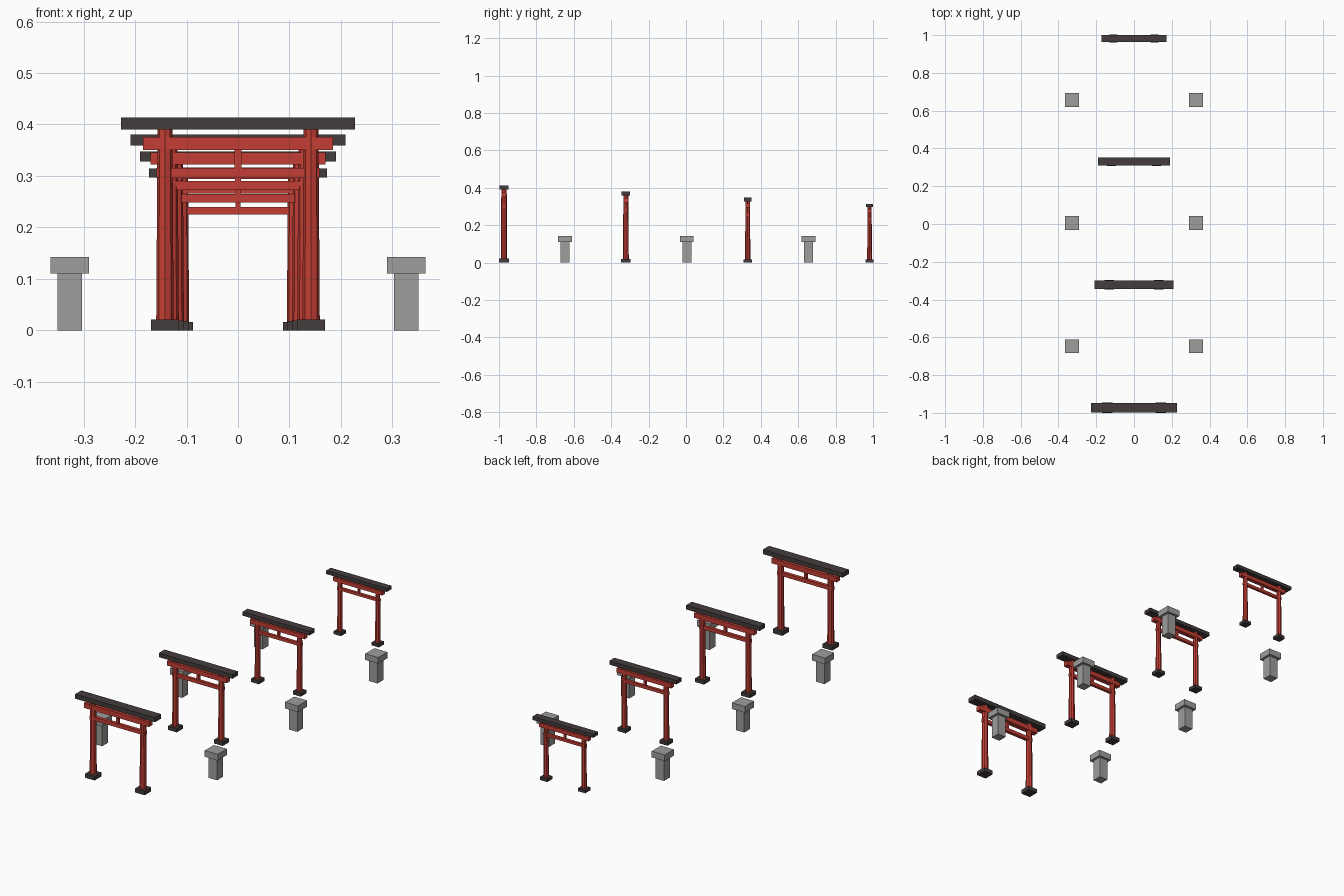
import bpy
import bmesh
from mathutils import Matrix

default = bpy.data.objects.get("Cube")
if default:
    bpy.data.objects.remove(default, do_unlink=True)


def make_material(name, rgb):
    mat = bpy.data.materials.new(name)
    mat.use_nodes = True
    color = (*rgb, 1.0)
    mat.diffuse_color = color
    mat.node_tree.nodes["Principled BSDF"].inputs["Base Color"].default_value = color
    return mat


RED = make_material("vermilion paint", (0.55, 0.048, 0.034))
DARK = make_material("dark wood", (0.058, 0.045, 0.045))
GREY = make_material("grey stone", (0.34, 0.34, 0.33))


def add_object(name, bm, mat, location):
    mesh = bpy.data.meshes.new(name)
    bm.to_mesh(mesh)
    bm.free()
    mesh.materials.append(mat)
    obj = bpy.data.objects.new(name, mesh)
    obj.location = location
    bpy.context.collection.objects.link(obj)
    return obj


def box(name, mat, x, y, z0, z1, width, depth):
    bm = bmesh.new()
    bmesh.ops.create_cube(bm, size=1, matrix=Matrix.Diagonal((width, depth, z1 - z0, 1)))
    return add_object(name, bm, mat, (x, y, (z0 + z1) / 2))


def tapered_post(name, mat, x, y, z0, z1, r_bottom, r_top):
    bm = bmesh.new()
    bmesh.ops.create_cone(bm, cap_ends=True, segments=8, radius1=r_bottom,
                          radius2=r_top, depth=z1 - z0)
    return add_object(name, bm, mat, (x, y, (z0 + z1) / 2))


SIDES = (("left", 1), ("right", -1))


def gate(number, y, s):
    """One gateway, scaled by s about the ground."""
    tag = f"gate_{number}"
    for side, sign in SIDES:
        x = sign * 0.142 * s
        box(f"{tag}_{side}_footing", DARK, x, y, 0, 0.021 * s, 0.054 * s, 0.054 * s)
        tapered_post(f"{tag}_{side}_post", RED, x, y, 0.01 * s, 0.391 * s,
                     0.017 * s, 0.0145 * s)
    box(f"{tag}_top_beam", DARK, 0, y, 0.39 * s, 0.413 * s, 0.454 * s, 0.05 * s)
    box(f"{tag}_upper_beam", RED, 0, y, 0.35 * s, 0.376 * s, 0.369 * s, 0.028 * s)
    box(f"{tag}_lower_beam", RED, 0, y, 0.296 * s, 0.315 * s, 0.316 * s, 0.017 * s)
    box(f"{tag}_centre_strut", RED, 0, y, 0.314 * s, 0.351 * s, 0.0136 * s, 0.0136 * s)


def lantern(tag, x, y):
    box(f"{tag}_stem", GREY, x, y, 0, 0.11, 0.048, 0.048)
    box(f"{tag}_cap", GREY, x, y, 0.11, 0.142, 0.074, 0.074)


# Gates shrink evenly towards the back, with lantern pairs halfway between
START, STEP = -0.973, 0.6515
for i in range(4):
    gate(i + 1, START + i * STEP, 1 - 0.08 * i)
for i in range(3):
    for side, sign in SIDES:
        lantern(f"lantern_{i + 1}_{side}", sign * 0.327, START + (i + 0.5) * STEP)
